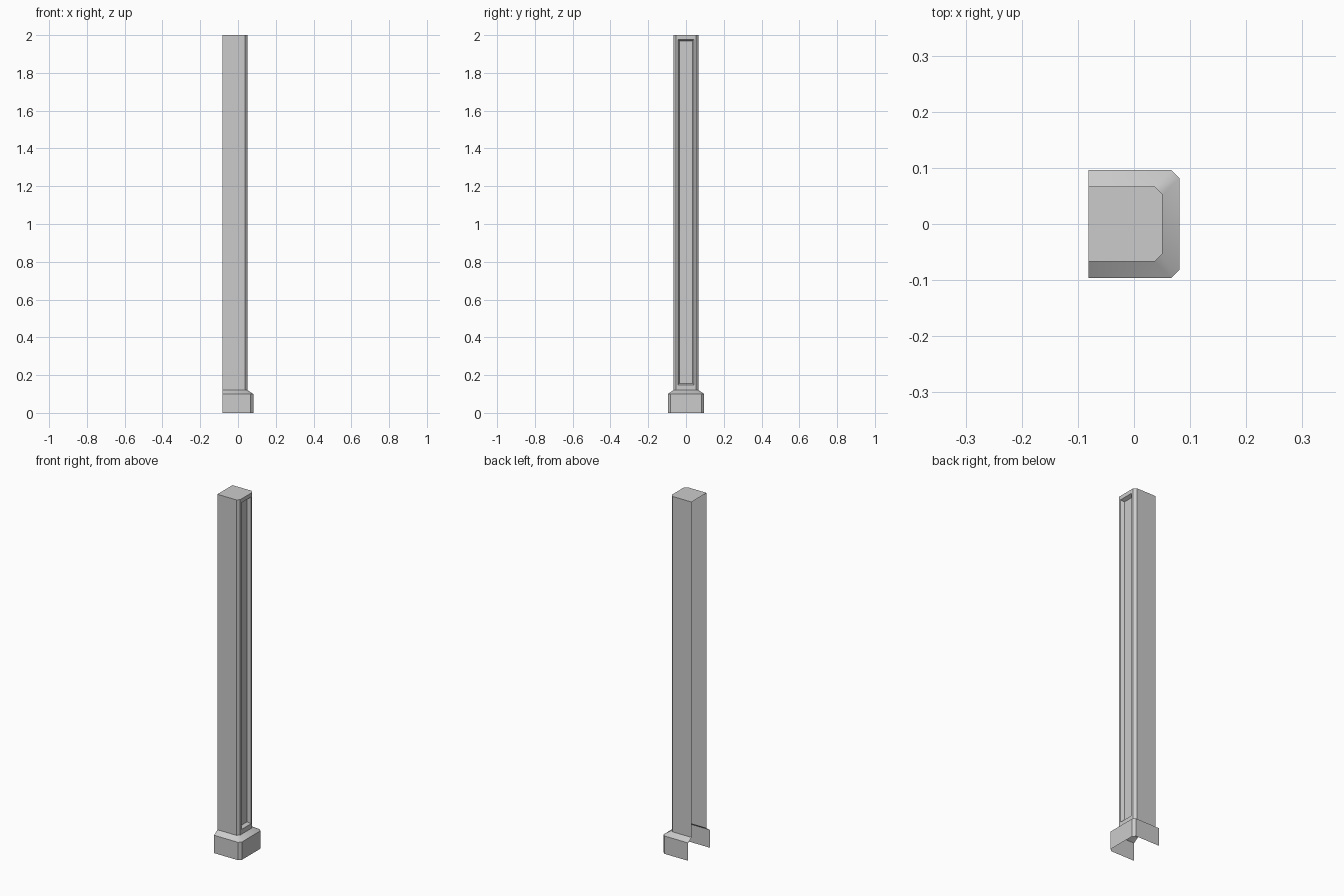
import bpy, bmesh, math
from mathutils import Vector

if "Cube" in bpy.data.objects:
    bpy.data.objects.remove(bpy.data.objects["Cube"])

BACK = -0.081  # open rear side that sits against a wall


def profile(x, half, c, z):
    """U-shaped outline, open at the rear, with two chamfered corners."""
    return [(BACK, -half, z), (x - c, -half, z), (x, -half + c, z),
            (x, half - c, z), (x - c, half, z), (BACK, half, z)]


def loft(bm, profiles):
    """Skin stacked outlines; returns the vertex rows and the face strips."""
    rows = [[bm.verts.new(p) for p in prof] for prof in profiles]
    strips = [[bm.faces.new((a[i], a[i + 1], b[i + 1], b[i])) for i in range(5)]
              for a, b in zip(rows, rows[1:])]
    return rows, strips


def finish(bm, name):
    mesh = bpy.data.meshes.new(name)
    bm.to_mesh(mesh)
    bm.free()
    ob = bpy.data.objects.new(name, mesh)
    bpy.context.collection.objects.link(ob)
    bpy.ops.object.select_all(action='DESELECT')
    ob.select_set(True)
    bpy.context.view_layer.objects.active = ob
    bpy.ops.object.shade_smooth_by_angle(angle=math.radians(35))
    return ob


# Shaft with top cap and recessed panel, open at the rear
bm = bmesh.new()
(low, high), (sides,) = loft(bm, [profile(0.051, 0.067, 0.014, 0.12),
                                  profile(0.051, 0.067, 0.014, 2.0)])
bm.faces.new(high)
panel = sides[2]
bmesh.ops.inset_individual(bm, faces=[panel], thickness=0.012)
for v in panel.verts:  # panel opening
    v.co.y = math.copysign(0.043, v.co.y)
    v.co.z = 0.147 if v.co.z < 1 else 1.978
bmesh.ops.inset_individual(bm, faces=[panel], thickness=0.012)
bmesh.ops.translate(bm, verts=panel.verts, vec=Vector((-0.019, 0, 0)))
finish(bm, "shaft")

# Plinth: hollow, open below and behind, with sloped top
bm = bmesh.new()
loft(bm, [profile(0.081, 0.096, 0.014, 0.0),
          profile(0.081, 0.096, 0.014, 0.1),
          profile(0.051, 0.067, 0.014, 0.12)])
finish(bm, "plinth")
